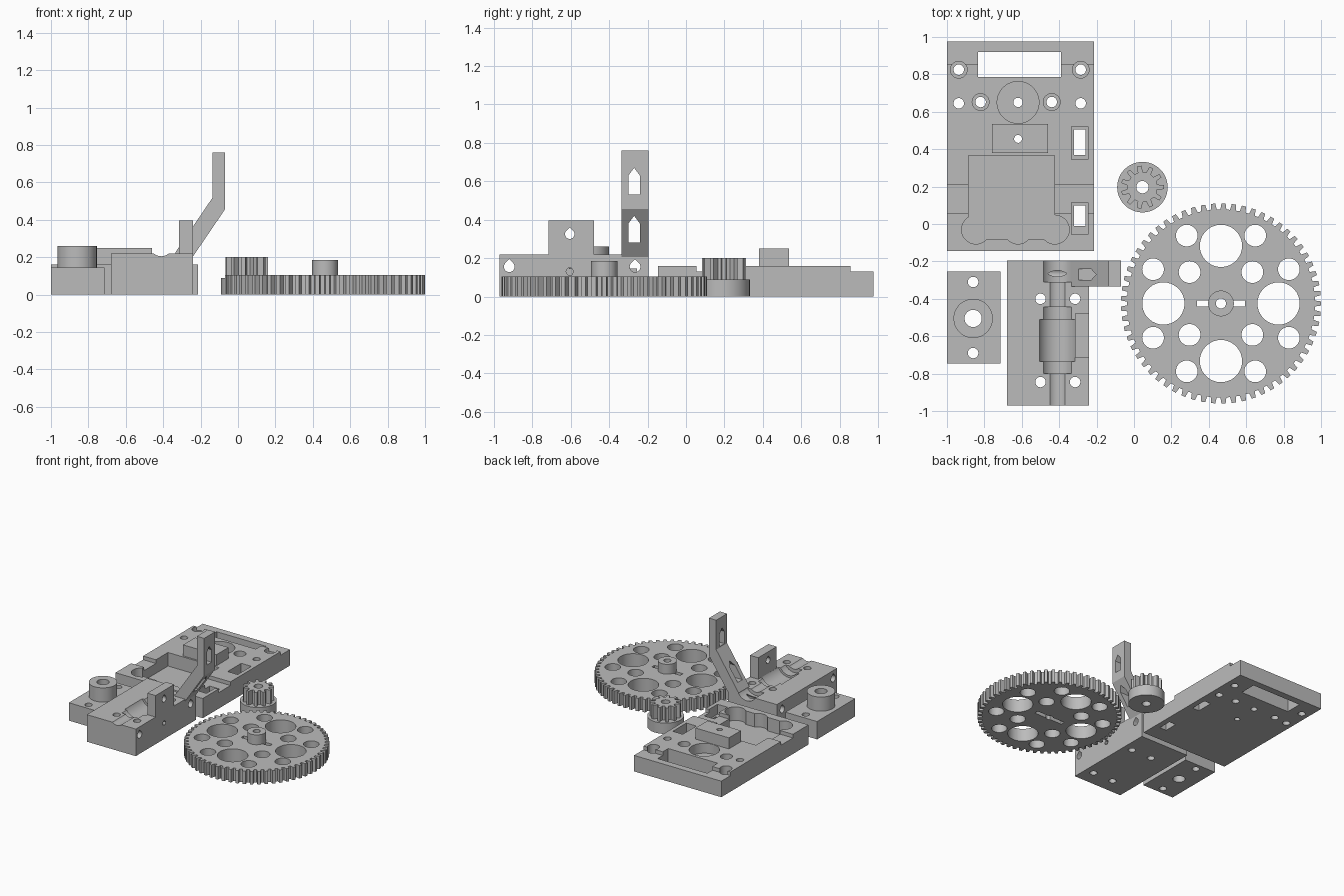
import bpy, bmesh
from math import sin, cos, pi, radians

if "Cube" in bpy.data.objects:
    bpy.data.objects.remove(bpy.data.objects["Cube"])

grey = bpy.data.materials.new("light grey")
grey.diffuse_color = (0.5, 0.5, 0.5, 1)
grey.use_nodes = True
grey.node_tree.nodes["Principled BSDF"].inputs["Base Color"].default_value = grey.diffuse_color


def prism(name, pts, lo, hi, axis="z"):
    """Extrude a closed outline; outline is (x,y), (y,z) or (x,z) for axis z, x, y."""
    put = {"z": lambda a, b, h: (a, b, h), "x": lambda a, b, h: (h, a, b),
           "y": lambda a, b, h: (a, h, b)}[axis]
    bm = bmesh.new()
    low = [bm.verts.new(put(a, b, lo)) for a, b in pts]
    top = [bm.verts.new(put(a, b, hi)) for a, b in pts]
    bm.faces.new(low)
    bm.faces.new(top)
    for i in range(len(pts)):
        j = (i + 1) % len(pts)
        bm.faces.new((low[i], low[j], top[j], top[i]))
    bmesh.ops.recalc_face_normals(bm, faces=bm.faces)
    me = bpy.data.meshes.new(name)
    bm.to_mesh(me)
    bm.free()
    me.materials.append(grey)
    ob = bpy.data.objects.new(name, me)
    bpy.context.collection.objects.link(ob)
    return ob


def rect(x0, x1, y0, y1):
    return [(x0, y0), (x1, y0), (x1, y1), (x0, y1)]


def circle(x, y, r, n=36):
    return [(x + r * cos(2 * pi * i / n), y + r * sin(2 * pi * i / n)) for i in range(n)]


def teardrop(y, z, r):
    arc = [(y + r * cos(radians(a)), z + r * sin(radians(a))) for a in range(135, 406, 15)]
    return arc + [(y, z + r * 1.414)]


def combine(ob, others, op="DIFFERENCE"):
    bpy.context.view_layer.objects.active = ob
    for o in others:
        m = ob.modifiers.new("bool", "BOOLEAN")
        m.operation, m.object, m.solver = op, o, "EXACT"
        bpy.ops.object.modifier_apply(modifier=m.name)
        bpy.data.objects.remove(o)


def cut(pts, lo=-0.1, hi=1.0, axis="z"):
    return prism("cutter", pts, lo, hi, axis)


def finish(ob):
    bpy.ops.object.select_all(action="DESELECT")
    ob.select_set(True)
    bpy.context.view_layer.objects.active = ob
    bpy.ops.object.shade_smooth_by_angle(angle=radians(25))


# Motor tray: stepped side profile with a raised block
tray = prism("motor_tray", [(-0.145, 0), (0.975, 0), (0.975, 0.13), (0.855, 0.13), (0.855, 0.16),
                            (0.21, 0.16), (0.21, 0.13), (0.055, 0.13), (0.055, 0.16),
                            (-0.145, 0.16)], -1, -0.215, "x")
combine(tray, [prism("block", rect(-0.76, -0.46, 0.38, 0.535), 0.1, 0.25)], "UNION")
cuts = [cut(rect(-0.885, -0.425, -0.08, 0.365), 0.05),
        cut(circle(-0.62, 0.65, 0.112), 0.08),
        cut(circle(-0.62, 0.65, 0.025)), cut(circle(-0.62, 0.455, 0.021)),
        cut(rect(-0.835, -0.39, 0.785, 0.92))]
cuts += [cut(circle(x, -0.03, 0.077), 0.05) for x in (-0.845, -0.62, -0.423)]
for x, y in ((-0.937, 0.825), (-0.285, 0.825), (-0.82, 0.652), (-0.44, 0.652)):
    cuts += [cut(circle(x, y, 0.045), 0.08), cut(circle(x, y, 0.028))]
cuts += [cut(circle(x, 0.645, 0.028)) for x in (-0.937, -0.285)]
for y0, y1, y2, y3 in ((0.345, 0.52, 0.37, 0.505), (-0.055, 0.115, -0.01, 0.1)):
    cuts += [cut(rect(-0.335, -0.245, y0, y1), 0.08), cut(rect(-0.32, -0.26, y2, y3))]
combine(tray, cuts)
finish(tray)

# Clamp plate with a round boss
plate = prism("clamp_plate", rect(-1, -0.715, -0.745, -0.255), 0, 0.145)
combine(plate, [prism("boss", circle(-0.86, -0.505, 0.105), 0.05, 0.26)], "UNION")
combine(plate, [cut(circle(-0.86, y, r)) for y, r in ((-0.505, 0.046), (-0.31, 0.028), (-0.69, 0.028))])
finish(plate)

# Bearing block with a hinge ear and a slanted arm
block = prism("bearing_block", rect(-0.68, -0.24, -0.97, -0.195), 0, 0.22)
combine(block, [
    cut(circle(-0.41, 0.266, r), y0, y1, "y") for r, y0, y1 in
    ((0.061, -1.1, 0), (0.088, -0.8, -0.445), (0.1055, -0.735, -0.51), (0.088, -0.31, -0.1))])
combine(block, [
    prism("ear", rect(-0.715, -0.478, 0.1, 0.395), -0.315, -0.24, "x"),
    prism("arm", [(-0.335, 0.1), (-0.24, 0.1), (-0.24, 0.205), (-0.07, 0.455), (-0.07, 0.76),
                  (-0.135, 0.76), (-0.135, 0.52), (-0.335, 0.225)], -0.335, -0.195, "y")], "UNION")
cuts = [cut(circle(x, y, 0.028)) for x in (-0.5, -0.315) for y in (-0.4, -0.845)]
cuts += [cut(teardrop(y, z, r), -1.1, 0, "x") for y, z, r in
         ((-0.605, 0.325, 0.025), (-0.92, 0.155, 0.028), (-0.265, 0.155, 0.028))]
cuts.append(cut(circle(-0.605, 0.13, 0.02, 6), -1.1, 0, "x"))
cuts += [cut([(-0.3, z), (-0.24, z), (-0.24, z + 0.1), (-0.27, z + 0.14), (-0.3, z + 0.1)],
             -1.1, 0, "x") for z in (0.28, 0.53)]
combine(block, cuts)
finish(block)


def gear_outline(cx, cy, n, root, tip, root_w, tip_w):
    pts = []
    for i in range(n):
        for f, r in ((-root_w, root), (-tip_w, tip), (tip_w, tip), (root_w, root)):
            a = 2 * pi * (i + f) / n
            pts.append((cx + r * cos(a), cy + r * sin(a)))
    return pts


# Large spur gear with lightening holes, hub and cross slot
gx, gy = 0.465, -0.425
gear = prism("large_gear", gear_outline(gx, gy, 61, 0.503, 0.535, 0.31, 0.2), 0, 0.105)
cuts = [cut(rect(gx - 0.128, gx + 0.128, gy - 0.017, gy + 0.017))]
for sx, sy in ((1, 0), (-1, 0), (0, 1), (0, -1)):
    cuts.append(cut(circle(gx + 0.308 * sx, gy + 0.308 * sy, 0.113)))
for sx in (-1, 1):
    for sy in (-1, 1):
        for dx, dy in ((0.183, 0.363), (0.363, 0.183), (0.168, 0.168)):
            cuts.append(cut(circle(gx + sx * dx, gy + sy * dy, 0.058)))
combine(gear, cuts)
combine(gear, [prism("hub", circle(gx, gy, 0.069), 0.04, 0.185)], "UNION")
combine(gear, [cut(circle(gx, gy, 0.027))])
finish(gear)

# Small pinion on a collar
px, py = 0.045, 0.197
pinion = prism("pinion", gear_outline(px, py, 11, 0.08, 0.115, 0.3, 0.16), 0.04, 0.2)
combine(pinion, [prism("collar", circle(px, py, 0.135, 48), 0, 0.088)], "UNION")
combine(pinion, [cut(circle(px, py, 0.033))])
finish(pinion)
